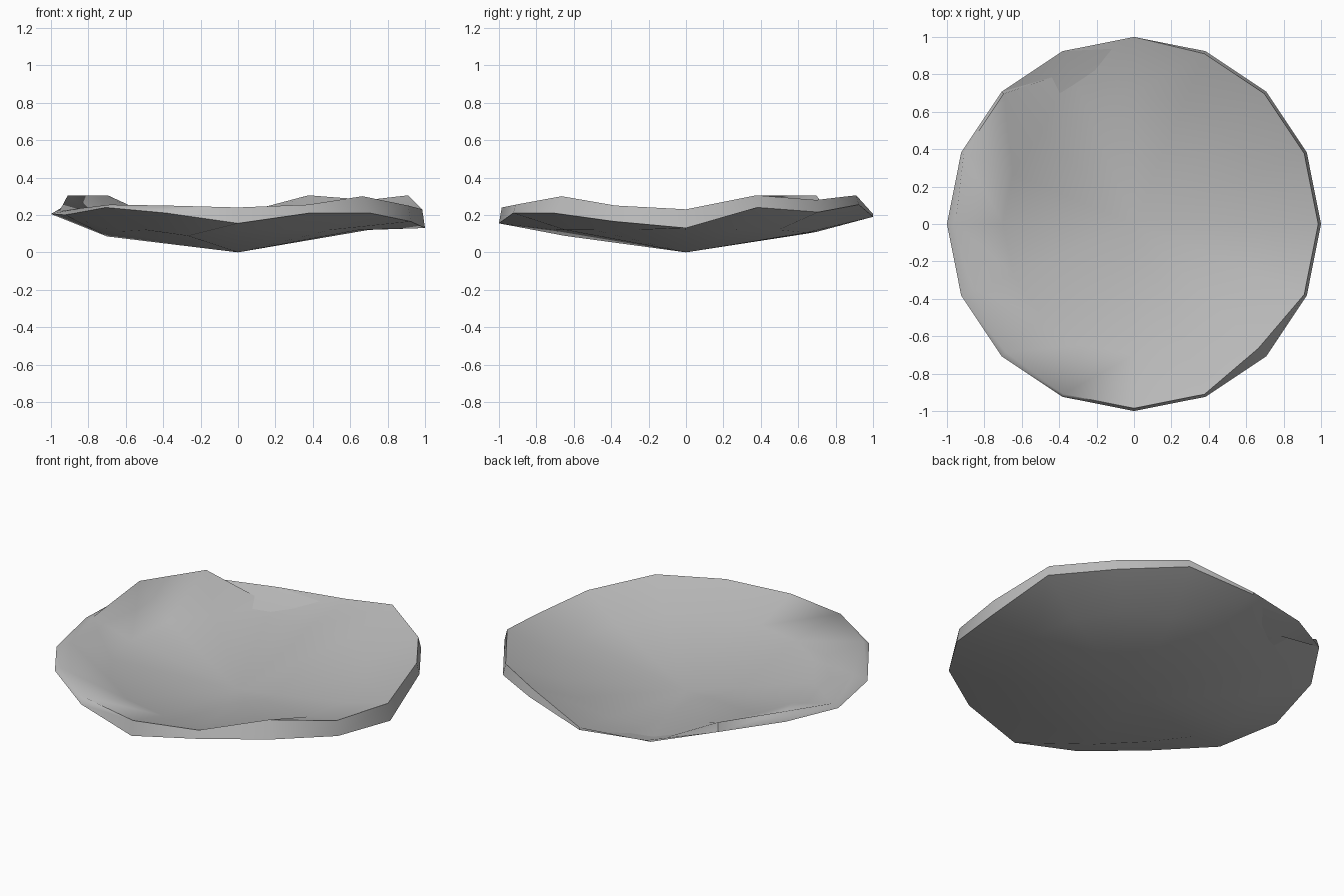
import bpy, bmesh
from math import cos, sin, tau, radians

cube = bpy.data.objects.get("Cube")
if cube:
    bpy.data.objects.remove(cube)

SIDES = 16
ANGLES = [tau * i / SIDES for i in range(SIDES)]

# Rim heights, counter-clockwise from +x: upper lip and outer edge
top_height = [.23, .305, .28, .305, .205, .14, .305, .305,
              .22, .235, .255, .25, .24, .255, .3, .25]
edge_height = [.13, .24, .215, .255, .19, .2, .255, .25,
               .205, .2, .24, .21, .155, .21, .21, .165]

# Upper lip radii, with the chipped places pulled inwards
top_radius = [.985] * SIDES
top_radius[4] = 1.0
top_radius[5] = .885
top_radius[8] = .955
top_radius[9] = .92
top_radius[10] = .97
top_radius[14] = .94

# Underside bend, with a few dents
under_height = [.12] * SIDES
for i, z in {3: .105, 4: .11, 5: .1, 8: .085, 9: .11, 11: .088}.items():
    under_height[i] = z

stone = bpy.data.materials.new("grey stone")
stone.use_nodes = True
colour = (.5, .5, .5, 1)
stone.diffuse_color = colour
stone.node_tree.nodes["Principled BSDF"].inputs["Base Color"].default_value = colour

bm = bmesh.new()


def ring(radii, heights):
    return [bm.verts.new((r * cos(a), r * sin(a), z))
            for a, r, z in zip(ANGLES, radii, heights)]


def bridge(lower, upper):
    for i in range(SIDES):
        j = (i + 1) % SIDES
        bm.faces.new((lower[i], lower[j], upper[j], upper[i]))


def fan(centre, verts):
    for i in range(SIDES):
        bm.faces.new((centre, verts[i], verts[(i + 1) % SIDES]))


# Underside cone, thin irregular rim and hollow top
base = bm.verts.new((0, 0, 0))
under = ring([.7] * SIDES, under_height)
edge = ring([1.0] * SIDES, edge_height)
lip = ring(top_radius, top_height)
hollow = ring([.7] * SIDES, [.162 + .25 * (z - .25) for z in top_height])
middle = bm.verts.new((0, 0, .045))

fan(base, under)
bridge(under, edge)
bridge(edge, lip)
bridge(lip, hollow)
fan(middle, hollow)

bmesh.ops.recalc_face_normals(bm, faces=bm.faces[:])
for face in bm.faces:
    face.smooth = True

mesh = bpy.data.meshes.new("shallow_dish")
bm.to_mesh(mesh)
bm.free()
mesh.set_sharp_from_angle(angle=radians(80))
mesh.materials.append(stone)
dish = bpy.data.objects.new("shallow_dish", mesh)
bpy.context.collection.objects.link(dish)
